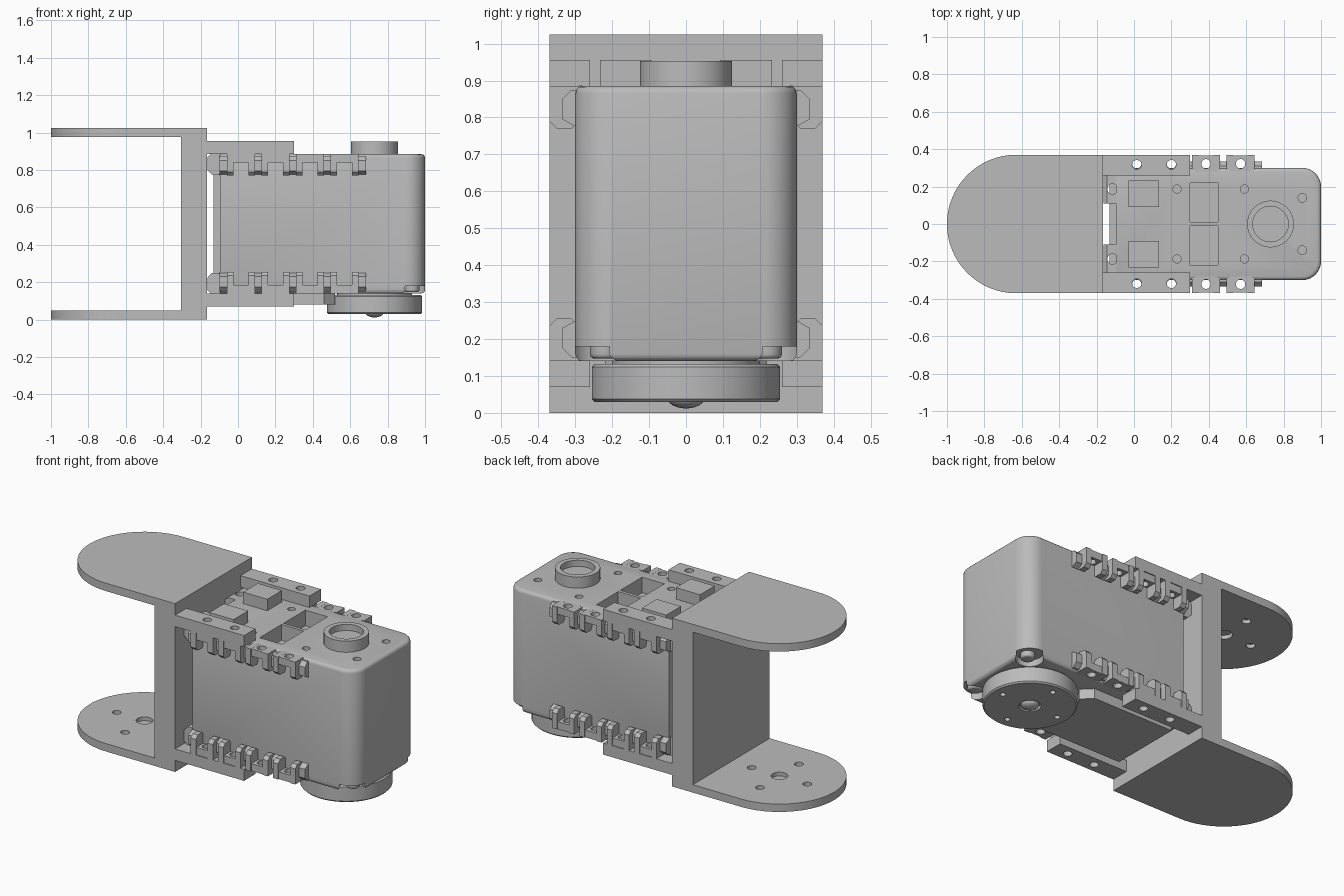
import bpy, bmesh, math
from mathutils import Matrix

cube = bpy.data.objects.get("Cube")
if cube:
    bpy.data.objects.remove(cube, do_unlink=True)

MID = 0.5125          # height of the symmetry plane of bracket and case
PITCH = 0.185         # spacing of the nut tabs
HUB_X = 0.73          # output axis

grey = bpy.data.materials.new("plain_grey")
grey.use_nodes = True
grey.diffuse_color = (0.5, 0.5, 0.5, 1)
grey.node_tree.nodes["Principled BSDF"].inputs["Base Color"].default_value = grey.diffuse_color


def add_prism(bm, pts, lo, hi, axis="z"):
    """Extrude a 2D outline along an axis (remaining axes keep xyz order)."""
    place = {"x": lambda a, b, c: (c, a, b),
             "y": lambda a, b, c: (a, c, b),
             "z": lambda a, b, c: (a, b, c)}[axis]
    v0 = [bm.verts.new(place(a, b, lo)) for a, b in pts]
    v1 = [bm.verts.new(place(a, b, hi)) for a, b in pts]
    n = len(pts)
    faces = [bm.faces.new(v0), bm.faces.new(v1)]
    faces += [bm.faces.new((v0[i], v0[(i + 1) % n], v1[(i + 1) % n], v1[i])) for i in range(n)]
    bmesh.ops.recalc_face_normals(bm, faces=faces)


def add_box(bm, x, y, z):
    add_prism(bm, [(x[0], y[0]), (x[1], y[0]), (x[1], y[1]), (x[0], y[1])], *z)


def add_cyl(bm, x, y, r, z, seg=24):
    step = 2 * math.pi / seg
    add_prism(bm, [(x + r * math.cos(i * step), y + r * math.sin(i * step)) for i in range(seg)], *z)


def make(name, bm, mirror_y=False, mirror_z=False, count=1):
    mesh = bpy.data.meshes.new(name)
    bm.to_mesh(mesh)
    bm.free()
    mesh.materials.append(grey)
    ob = bpy.data.objects.new(name, mesh)
    bpy.context.collection.objects.link(ob)
    if mirror_z:
        mesh.transform(Matrix.Translation((0, 0, -MID)))
        ob.location.z = MID
    ob["repeat"] = (count, int(mirror_y), int(mirror_z))
    return ob


def cut(ob, bm):
    """Subtract the solids in bm and bake the result."""
    tool = make("cutter", bm)
    tool.hide_render = True
    mod = ob.modifiers.new("cut", "BOOLEAN")
    mod.object, mod.operation, mod.solver = tool, "DIFFERENCE", "EXACT"
    bpy.context.view_layer.update()
    baked = bpy.data.meshes.new_from_object(ob.evaluated_get(bpy.context.evaluated_depsgraph_get()))
    ob.modifiers.clear()
    ob.data = baked
    bpy.data.objects.remove(tool, do_unlink=True)


def finish(ob, angle=35):
    bpy.ops.object.select_all(action="DESELECT")
    ob.select_set(True)
    bpy.context.view_layer.objects.active = ob
    bpy.ops.object.shade_smooth_by_angle(angle=math.radians(angle))
    count, my, mz = ob["repeat"]
    if count > 1:
        mod = ob.modifiers.new("repeat", "ARRAY")
        mod.count, mod.use_relative_offset, mod.use_constant_offset = count, False, True
        mod.constant_offset_displace = (PITCH, 0, 0)
    if my or mz:
        mod = ob.modifiers.new("mirror", "MIRROR")
        mod.use_axis = (False, bool(my), bool(mz))
        mod.use_mirror_merge = False


parts = []

# Bracket: web plus two round-ended plates
bm = bmesh.new()
add_box(bm, (-0.305, -0.165), (-0.37, 0.37), (0, 1.025))
parts.append(make("bracket_web", bm))

bm = bmesh.new()
arc = [math.pi / 2 + math.pi * i / 32 for i in range(33)]
add_prism(bm, [(-0.63 + 0.37 * math.cos(a), 0.37 * math.sin(a)) for a in arc]
          + [(-0.304, -0.37), (-0.304, 0.37)], 0.977, 1.025)
plate = make("bracket_plate", bm, mirror_z=True)
bm = bmesh.new()
add_cyl(bm, -0.63, 0, 0.047, (0, 1))
for dx, dy in ((1, 0), (-1, 0), (0, 1), (0, -1)):
    add_cyl(bm, -0.63 + 0.187 * dx, 0.187 * dy, 0.025, (0, 1))
cut(plate, bm)
parts.append(plate)

# Bracket arms screwed to the case
bm = bmesh.new()
add_box(bm, (-0.166, 0.3), (0.26, 0.37), (0.885, 0.955))
arm = make("bracket_arm", bm, mirror_y=True, mirror_z=True)
bm = bmesh.new()
for i in range(2):
    add_cyl(bm, 0.015 + PITCH * i, 0.317, 0.025, (0, 1))
cut(arm, bm)
parts.append(arm)

# Case: rounded front corners and softened rims
bm = bmesh.new()
add_box(bm, (-0.095, 1), (-0.3, 0.3), (0.14, 0.885))
corner = [e for e in bm.edges if all(v.co.x > 0.9 for v in e.verts)
          and abs(e.verts[0].co.z - e.verts[1].co.z) > 0.1]
bmesh.ops.bevel(bm, geom=corner, offset=0.1, segments=8, profile=0.5, affect="EDGES")
rim = [e for e in bm.edges if abs(e.verts[0].co.z - e.verts[1].co.z) < 0.01
       and max(v.co.x for v in e.verts) > 0]
bmesh.ops.bevel(bm, geom=rim, offset=0.02, segments=3, profile=0.5, affect="EDGES")
case = make("case", bm)
bm = bmesh.new()
for s in (-1, 1):
    add_box(bm, (0.3, 0.45), sorted((0.01 * s, 0.22 * s)), (0.79, 1))        # top pockets
    for x, y, r in ((0.9, 0.14, 0.023), (0.59, 0.187, 0.022), (0.23, 0.187, 0.022)):
        add_cyl(bm, x, y * s, r, (0.84, 1))
    add_cyl(bm, 0.93, 0.235 * s, 0.075, (0.1, 0.18))                         # screw seats
cut(case, bm)
parts.append(case)

# Back cover and rear flanges
bm = bmesh.new()
add_box(bm, (-0.13, -0.094), (-0.24, 0.24), (0.2, 0.83))
parts.append(make("back_cover", bm))

bm = bmesh.new()
add_prism(bm, [(-0.09, 0.885), (-0.145, 0.885), (-0.163, 0.868), (-0.163, 0.8),
               (-0.14, 0.775), (-0.09, 0.775)], 0.11, 0.285, "y")
flange = make("rear_flange", bm, mirror_y=True, mirror_z=True)
bm = bmesh.new()
add_cyl(bm, -0.115, 0.187, 0.028, (0, 1))
cut(flange, bm)
parts.append(flange)

# Nut tabs: pierced cap on two legs, four per row
leg = [(0.29, 0.885), (0.37, 0.885), (0.37, 0.79), (0.35, 0.77), (0.31, 0.77), (0.29, 0.79)]
bm = bmesh.new()
add_box(bm, (-0.045, 0.075), (0.28, 0.365), (0.84, 0.8845))
cap = make("tab_cap", bm, True, True, 4)
bm = bmesh.new()
add_cyl(bm, 0.015, 0.322, 0.025, (0, 1))
cut(cap, bm)
parts.append(cap)
bm = bmesh.new()
for x in (-0.06, 0.055):
    add_prism(bm, leg, x, x + 0.035, "x")
parts.append(make("tab_leg", bm, True, True, 4))

# Ribs between the tabs
bm = bmesh.new()
add_prism(bm, [(0.29, 0.875), (0.31, 0.875), (0.335, 0.85), (0.335, 0.795), (0.29, 0.77)],
          -0.1, -0.055, "x")
parts.append(make("tab_rib", bm, True, True, 5))

# Raised pads on the top
bm = bmesh.new()
add_box(bm, (-0.03, 0.133), (0.092, 0.233), (0.88, 0.955))
parts.append(make("top_pad", bm, mirror_y=True))

# Hollow idler hub on the top
bm = bmesh.new()
add_cyl(bm, HUB_X, 0, 0.125, (0.88, 0.953), 48)
hub = make("idler_hub", bm)
bm = bmesh.new()
add_cyl(bm, HUB_X, 0, 0.095, (0.915, 1), 48)
add_cyl(bm, HUB_X, 0, 0.03, (0.895, 0.9149))
cut(hub, bm)
parts.append(hub)

# Bottom plate, hollowed around the horn
bm = bmesh.new()
add_prism(bm, [(-0.08, -0.22), (0.46, -0.22), (0.52, -0.16), (0.52, 0.16), (0.46, 0.22), (-0.08, 0.22)],
          0.08, 0.145)
base = make("bottom_plate", bm)
bm = bmesh.new()
add_cyl(bm, HUB_X, 0, 0.265, (0, 1), 48)
cut(base, bm)
parts.append(base)

# Output horn with bolt holes, neck and centre screw
bm = bmesh.new()
add_cyl(bm, HUB_X, 0, 0.255, (0.03, 0.132), 64)
rims = [e for e in bm.edges if abs(e.verts[0].co.z - e.verts[1].co.z) < 0.01]
bmesh.ops.bevel(bm, geom=rims, offset=0.008, segments=1, affect="EDGES")
horn = make("output_horn", bm)
bm = bmesh.new()
add_cyl(bm, HUB_X, 0, 0.06, (0, 0.05), 32)
for dx, dy in ((1, 0), (-1, 0), (0, 1), (0, -1)):
    add_cyl(bm, HUB_X + 0.19 * dx, 0.19 * dy, 0.016, (0, 0.08), 16)
cut(horn, bm)
parts.append(horn)

bm = bmesh.new()
add_cyl(bm, HUB_X, 0, 0.2, (0.12, 0.145), 48)
parts.append(make("horn_neck", bm))

bm = bmesh.new()
bmesh.ops.create_uvsphere(bm, u_segments=24, v_segments=12, radius=0.05,
                          matrix=Matrix.Translation((HUB_X, 0, 0.04)) @ Matrix.Diagonal((1, 1, 0.56, 1)))
parts.append(make("horn_screw", bm))

# Case screws in the lower front corners
bm = bmesh.new()
add_cyl(bm, 0.93, 0.22, 0.04, (0.147, 0.185))
low = [e for e in bm.edges if all(v.co.z < 0.15 for v in e.verts)]
bmesh.ops.bevel(bm, geom=low, offset=0.012, segments=3, profile=0.5, affect="EDGES")
parts.append(make("case_screw", bm, mirror_y=True))

for part in parts:
    finish(part)
